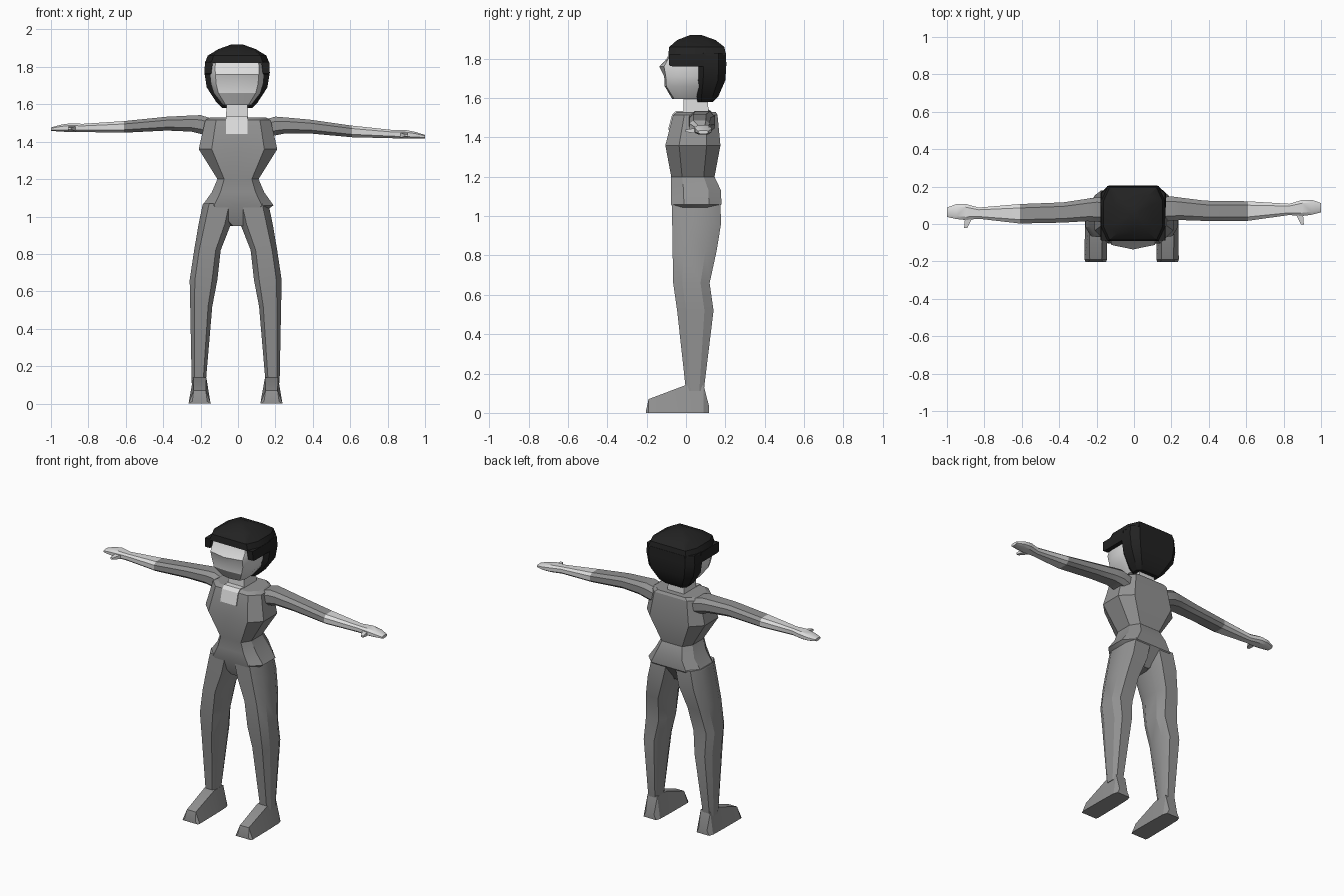
import bpy, bmesh, math


def material(name, rgb):
    m = bpy.data.materials.new(name)
    m.diffuse_color = (*rgb, 1)
    return m


SUIT = material("suit grey", (0.29, 0.29, 0.29))
SKIN = material("pale skin", (0.72, 0.72, 0.72))
HAIR = material("black hair", (0.016, 0.016, 0.016))


def ring(u0, u1, v0, v1, f=0.65, peak=0.0):
    """Eight-sided outline with an optional peak in the middle of its front."""
    c, w, d = (u0 + u1) / 2, (u1 - u0) / 2, v1 - v0
    a, b = v0 + 0.25 * d, v0 + 0.75 * d
    return [(c - f * w, v0), (c, v0 - peak), (c + f * w, v0), (c + w, a), (c + w, b),
            (c + f * w, v1), (c - f * w, v1), (c - w, b), (c - w, a)]


def loft(name, rings, mat):
    """Skin a list of equal-length 3D rings and cap both ends."""
    bm = bmesh.new()
    rows = [[bm.verts.new(p) for p in r] for r in rings]
    n = len(rows[0])
    for a, b in zip(rows, rows[1:]):
        for i in range(n):
            j = (i + 1) % n
            bm.faces.new((a[i], a[j], b[j], b[i]))
    bm.faces.new(rows[0][::-1])
    bm.faces.new(rows[-1])
    bmesh.ops.recalc_face_normals(bm, faces=bm.faces)
    me = bpy.data.meshes.new(name)
    bm.to_mesh(me)
    bm.free()
    me.materials.append(mat)
    ob = bpy.data.objects.new(name, me)
    bpy.context.collection.objects.link(ob)
    bpy.ops.object.select_all(action='DESELECT')
    ob.select_set(True)
    bpy.context.view_layer.objects.active = ob
    bpy.ops.object.shade_smooth_by_angle(angle=math.radians(28))
    return ob


def stack(name, sections, mat, f=0.65, cx=0.0):
    """Upright loft from (z, half width, front y, back y[, peak])."""
    loft(name, [[(x + cx, y, s[0]) for x, y in ring(-s[1], s[1], s[2], s[3], f, *s[4:])]
                for s in sections], mat)


def block(name, sections, mat):
    """Upright four-sided loft from (z, x0, x1, y0, y1)."""
    loft(name, [[(a, c, z), (b, c, z), (b, d, z), (a, d, z)] for z, a, b, c, d in sections], mat)


# Torso and pelvis
stack("torso", [(0.95, 0.04, -0.03, 0.10), (1.06, 0.19, -0.075, 0.18),
                (1.13, 0.14, -0.075, 0.178), (1.20, 0.11, -0.075, 0.145),
                (1.36, 0.21, -0.105, 0.175), (1.515, 0.175, -0.065, 0.16),
                (1.53, 0.15, -0.045, 0.15)], SUIT, 0.67)

# Neck and open neckline
block("neck", [(1.50, -0.065, 0.055, -0.015, 0.115), (1.64, -0.06, 0.05, -0.01, 0.11)], SKIN)
block("neckline", [(1.44, -0.065, 0.05, -0.091, -0.07), (1.515, -0.065, 0.05, -0.071, -0.03),
                   (1.535, -0.065, 0.05, -0.05, 0.0)], SKIN)

# Head with a brow and nose ridge across the face
stack("head", [(1.595, 0.075, -0.06, 0.09, 0.01), (1.66, 0.125, -0.10, 0.13, 0.008),
               (1.71, 0.14, -0.103, 0.15, 0.008), (1.76, 0.145, -0.112, 0.15, 0.024),
               (1.80, 0.147, -0.09, 0.15, 0.008), (1.84, 0.14, -0.08, 0.15)],
      SKIN, 0.8, -0.005)

# Bobbed hair: crown with fringe, back and temple pieces
stack("hair_crown", [(1.82, 0.172, -0.09, 0.203), (1.86, 0.157, -0.085, 0.195),
                     (1.895, 0.10, -0.045, 0.15), (1.92, 0.03, 0.02, 0.08)], HAIR, 0.8, -0.005)
stack("hair_back", [(1.58, 0.08, 0.06, 0.135), (1.61, 0.11, 0.05, 0.165),
                    (1.69, 0.162, 0.05, 0.20), (1.77, 0.175, 0.05, 0.205),
                    (1.83, 0.17, 0.05, 0.203)], HAIR, 0.75, -0.005)
for s, side in ((-1, "right"), (1, "left")):
    block("hair_temple_" + side,
          [(1.76, -0.005 + s * 0.143, -0.005 + s * 0.173, -0.065, 0.10),
           (1.765, -0.005 + s * 0.138, -0.005 + s * 0.174, -0.085, 0.10),
           (1.825, -0.005 + s * 0.13, -0.005 + s * 0.172, -0.088, 0.10)], HAIR)

# Limb sections: legs (z, inner x, outer x, front y, back y)
LEG = [(1.07, 0.0, 0.175, -0.07, 0.175), (0.96, 0.025, 0.198, -0.07, 0.178),
       (0.82, 0.08, 0.222, -0.068, 0.155), (0.66, 0.098, 0.246, -0.065, 0.12),
       (0.52, 0.125, 0.243, -0.045, 0.14), (0.11, 0.16, 0.235, 0.0, 0.09)]
# Feet (y, sole half width, top half width, height)
FOOT = [(0.118, 0.045, 0.03, 0.03), (0.09, 0.055, 0.035, 0.14), (-0.005, 0.058, 0.035, 0.14),
        (-0.19, 0.06, 0.032, 0.07), (-0.203, 0.055, 0.04, 0.012)]
# Arms (x, centre y, half depth, centre z, half height)
ARM = [(0.12, 0.075, 0.065, 1.465, 0.05), (0.20, 0.08, 0.065, 1.488, 0.05),
       (0.25, 0.078, 0.06, 1.492, 0.043), (0.38, 0.066, 0.054, 1.489, 0.037),
       (0.61, 0.062, 0.052, 1.467, 0.031)]
FOREARM = [(0.61, 0.062, 0.052, 1.467, 0.031), (0.83, 0.068, 0.03, 1.457, 0.022),
           (0.90, 0.075, 0.043, 1.457, 0.023), (0.95, 0.078, 0.04, 1.453, 0.018),
           (1.0, 0.075, 0.025, 1.447, 0.009)]
AXIS = -0.0125

for s, side in ((-1, "right"), (1, "left")):
    def arm_rings(sections):
        return [[(s * x, y + s * 0.012 * x, z - s * 0.02 * x)
                 for y, z in ring(yc - hy, yc + hy, zc - hz, zc + hz, 0.6)]
                for x, yc, hy, zc, hz in sections]

    loft("leg_" + side, [[(AXIS + s * x, y, z) for x, y in ring(a, b, c, d, 0.62)]
                         for z, a, b, c, d in LEG], SUIT)
    fx = AXIS + s * 0.192
    loft("foot_" + side, [[(fx - w, y, 0), (fx + w, y, 0), (fx + t, y, h), (fx - t, y, h)]
                          for y, w, t, h in FOOT], SUIT)
    loft("sleeve_" + side, arm_rings(ARM), SUIT)
    loft("forearm_hand_" + side, arm_rings(FOREARM), SKIN)
    # Thumb
    loft("thumb_" + side,
         [[(s * (x + dx * r), y + s * 0.01, 1.452 - s * 0.018 + dz * r)
           for dx, dz in ((-1, -0.7), (1, -0.7), (1, 0.7), (-1, 0.7))]
          for x, y, r in ((0.875, 0.06, 0.02), (0.89, 0.025, 0.016), (0.90, -0.012, 0.008))],
         SKIN)
